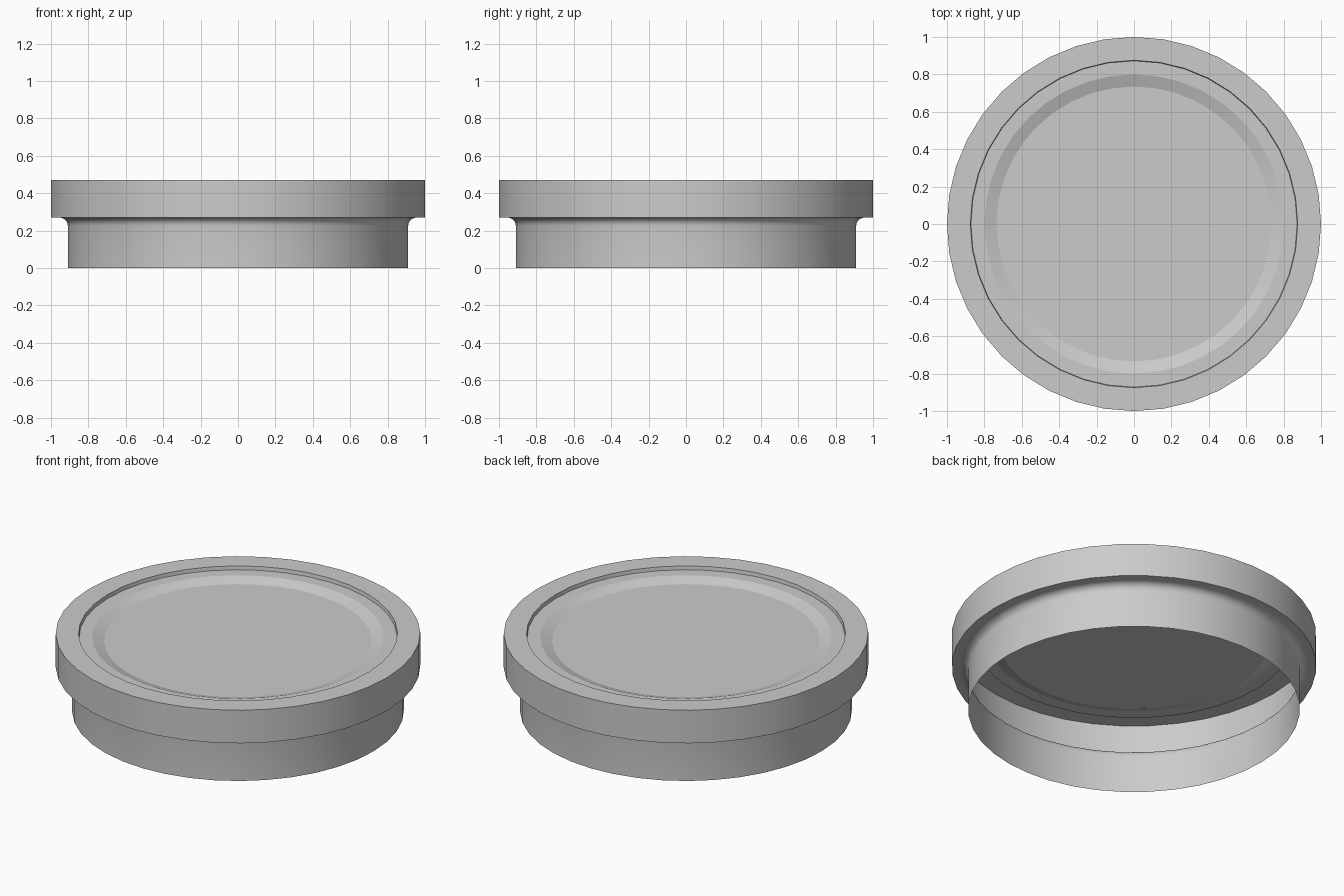
import bpy, bmesh, math

if "Cube" in bpy.data.objects:
    bpy.data.objects.remove(bpy.data.objects["Cube"])

SIDES = 40


def lathe(name, profile):
    """Revolve an (r, z) profile, outermost first, and cap the last ring."""
    bm = bmesh.new()
    rings = []
    for r, z in profile:
        rings.append([bm.verts.new((r * math.cos(2 * math.pi * i / SIDES),
                                    r * math.sin(2 * math.pi * i / SIDES), z))
                      for i in range(SIDES)])
    for low, high in zip(rings, rings[1:]):
        for i in range(SIDES):
            j = (i + 1) % SIDES
            bm.faces.new((low[i], low[j], high[j], high[i]))
    bm.faces.new(rings[-1])
    mesh = bpy.data.meshes.new(name)
    bm.to_mesh(mesh)
    bm.free()
    obj = bpy.data.objects.new(name, mesh)
    bpy.context.collection.objects.link(obj)
    bpy.ops.object.select_all(action='DESELECT')
    obj.select_set(True)
    bpy.context.view_layer.objects.active = obj
    bpy.ops.object.shade_smooth_by_angle(angle=math.radians(18))
    return obj


# Concave fillet between the lower skirt and the underside of the rim
R = 0.045
fillet = []
for k in range(7):
    a = math.pi - k * math.pi / 12
    fillet.append((0.91 + R + R * math.cos(a), 0.27 - R + R * math.sin(a)))

# Open-bottomed thin shell: skirt, fillet, rim band, rim top, recessed panel
profile = [(0.91, 0.0)] + fillet + [
    (1.0, 0.27), (1.0, 0.47),
    (0.875, 0.47), (0.872, 0.448),
    (0.80, 0.448), (0.735, 0.425),
]
lathe("lid", profile)
